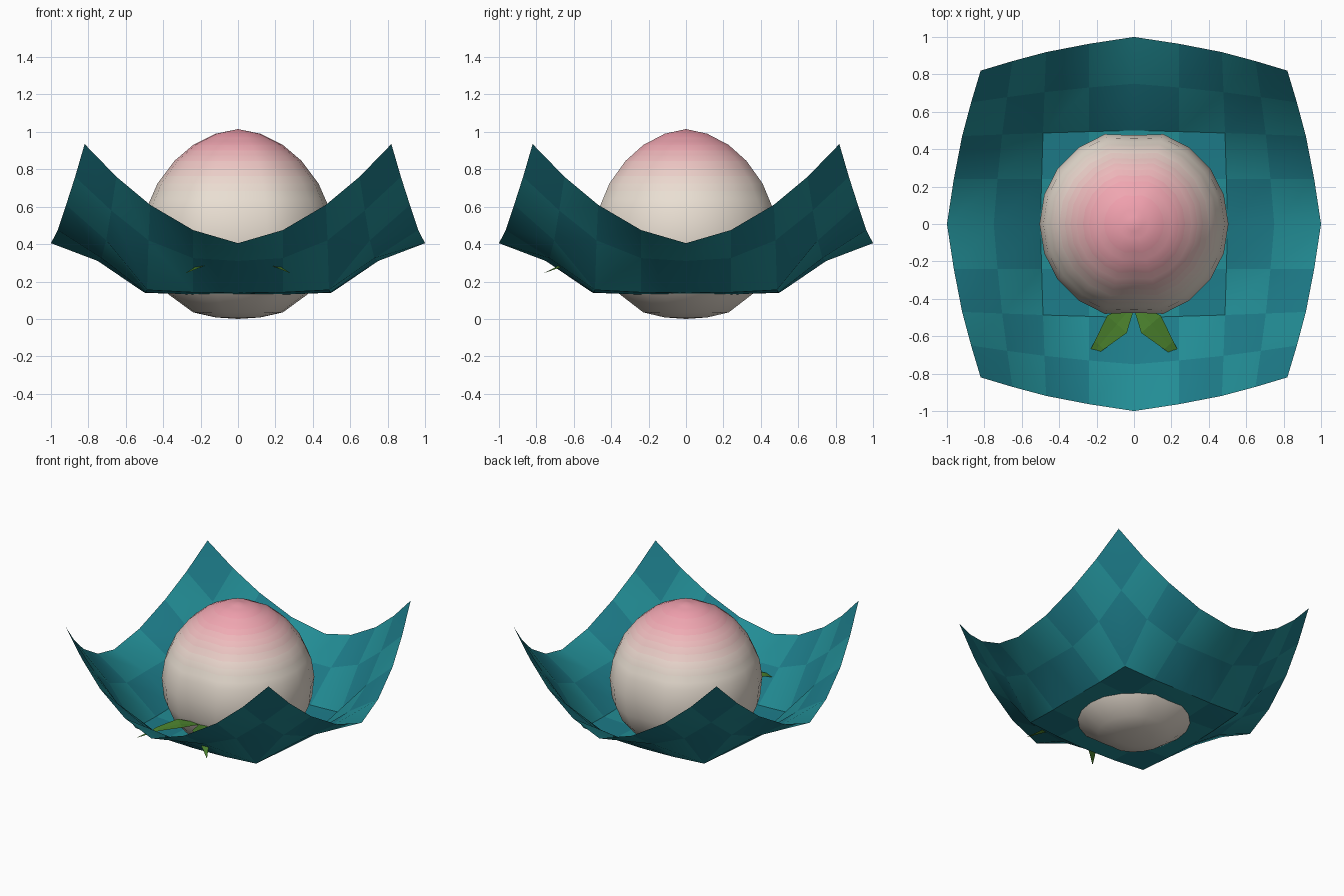
import bpy, math
from mathutils import Vector

if "Cube" in bpy.data.objects:
    bpy.data.objects.remove(bpy.data.objects["Cube"])


def material(name, rgb):
    m = bpy.data.materials.new(name)
    m.diffuse_color = (*rgb, 1)
    m.use_nodes = True
    m.node_tree.nodes["Principled BSDF"].inputs["Base Color"].default_value = m.diffuse_color
    return m


def make(name, verts, faces, mats, indices=None):
    mesh = bpy.data.meshes.new(name)
    mesh.from_pydata(verts, [], faces)
    for m in mats:
        mesh.materials.append(m)
    if indices:
        for p, k in zip(mesh.polygons, indices):
            p.material_index = k
    mesh.update()
    ob = bpy.data.objects.new(name, mesh)
    bpy.context.collection.objects.link(ob)
    return ob


def smooth(ob, degrees):
    bpy.ops.object.select_all(action='DESELECT')
    ob.select_set(True)
    bpy.context.view_layer.objects.active = ob
    bpy.ops.object.shade_smooth_by_angle(angle=math.radians(degrees))


# Cloth: 8 x 8 sheet, described by one octant of heights and mirrored
HEIGHT = [[.13],
          [.13, .13],
          [.14, .142, .155],
          [.31, .325, .42, .58],
          [.405, .475, .61, .76, .935]]
MID = [0, .24, .5, .75, 1]
RIM = [0, .24, .47, .65, .82]


def spread(i, j):
    a, b = abs(i), abs(j)
    v = MID[a] + (RIM[a] - MID[a]) * (b / 4) ** 1.15
    return math.copysign(v, i)


verts, faces, tint = [], [], []
for j in range(-4, 5):
    for i in range(-4, 5):
        hi, lo = max(abs(i), abs(j)), min(abs(i), abs(j))
        verts.append((spread(i, j), spread(j, i), HEIGHT[hi][lo]))
for j in range(8):
    for i in range(8):
        a = j * 9 + i
        faces.append((a, a + 1, a + 10, a + 9))
        ci = i - 4 if i > 3 else 3 - i
        cj = j - 4 if j > 3 else 3 - j
        tint.append((ci + cj) % 2)
cloth = make("cloth", verts, faces,
             [material("cloth_dark", (.012, .2, .25)), material("cloth_light", (.016, .265, .3))], tint)
smooth(cloth, 30)

# Peach: lathe of 20 sides, slightly pressed in at front and back
PROFILE = [(0, 1.015), (.12, .99), (.24, .93), (.34, .845), (.43, .725), (.485, .6), (.505, .47),
           (.49, .33), (.445, .22), (.37, .13), (.24, .035), (.12, .008), (0, 0)]
pts = [Vector(p) for p in PROFILE]
rings = []
for q in range(len(pts) - 1):
    p1, p2 = pts[q], pts[q + 1]
    for s in range(3 if q < 5 else 1):       # finer rings where the blush fades
        rings.append(p1.lerp(p2, s / 3))
rings = rings[1:]
N, SHADES = 20, 14


def shade(z):
    t = min(1, max(0, (1.02 - z) / .38))
    return round(t * t * (3 - 2 * t) * (SHADES - 1))


verts, faces, tint = [(0, 0, 1.015)], [], []
for r, z in rings:
    for k in range(N):
        a = 2 * math.pi * k / N
        s = r * (.94 if k in (5, 15) else 1)
        verts.append((s * math.cos(a), s * math.sin(a), z))
verts.append((0, 0, 0))
last = len(verts) - 1
for k in range(N):
    n = (k + 1) % N
    faces.append((0, 1 + k, 1 + n))
    tint.append(0)
    for q in range(len(rings) - 1):
        a, b = 1 + q * N, 1 + (q + 1) * N
        faces.append((a + k, b + k, b + n, a + n))
        tint.append(shade((rings[q].y + rings[q + 1].y) / 2))
    a = 1 + (len(rings) - 1) * N
    faces.append((a + n, a + k, last))
    tint.append(SHADES - 1)
pink, cream = Vector((.87, .35, .42)), Vector((.82, .74, .65))
skins = [material(f"peach_skin_{k}", pink.lerp(cream, k / (SHADES - 1))) for k in range(SHADES)]
smooth(make("peach", verts, faces, skins, tint), 60)

# Leaves: thin blades whose tips pass through the cloth
green = material("leaf_green", (.07, .22, .026))
STATIONS = [(0, .015, .295), (.3, .07, .31), (.65, .033, .29), (.8, .018, .27), (1, .002, .245)]
for side, name in ((-1, "leaf_left"), (1, "leaf_right")):
    verts, faces = [], []
    for t, w, z in STATIONS:
        cx, cy = .01 + .27 * t, -.44 - .32 * t
        for s in (-1, 0, 1):
            verts.append((side * (cx + s * w * .75), cy + s * w * .66, z + abs(s) * w * .06))
    for q in range(len(STATIONS) - 1):
        for c in (0, 1):
            a = q * 3 + c
            f = (a, a + 3, a + 4, a + 1)
            faces.append(f if side > 0 else f[::-1])
    make(name, verts, faces, [green])
